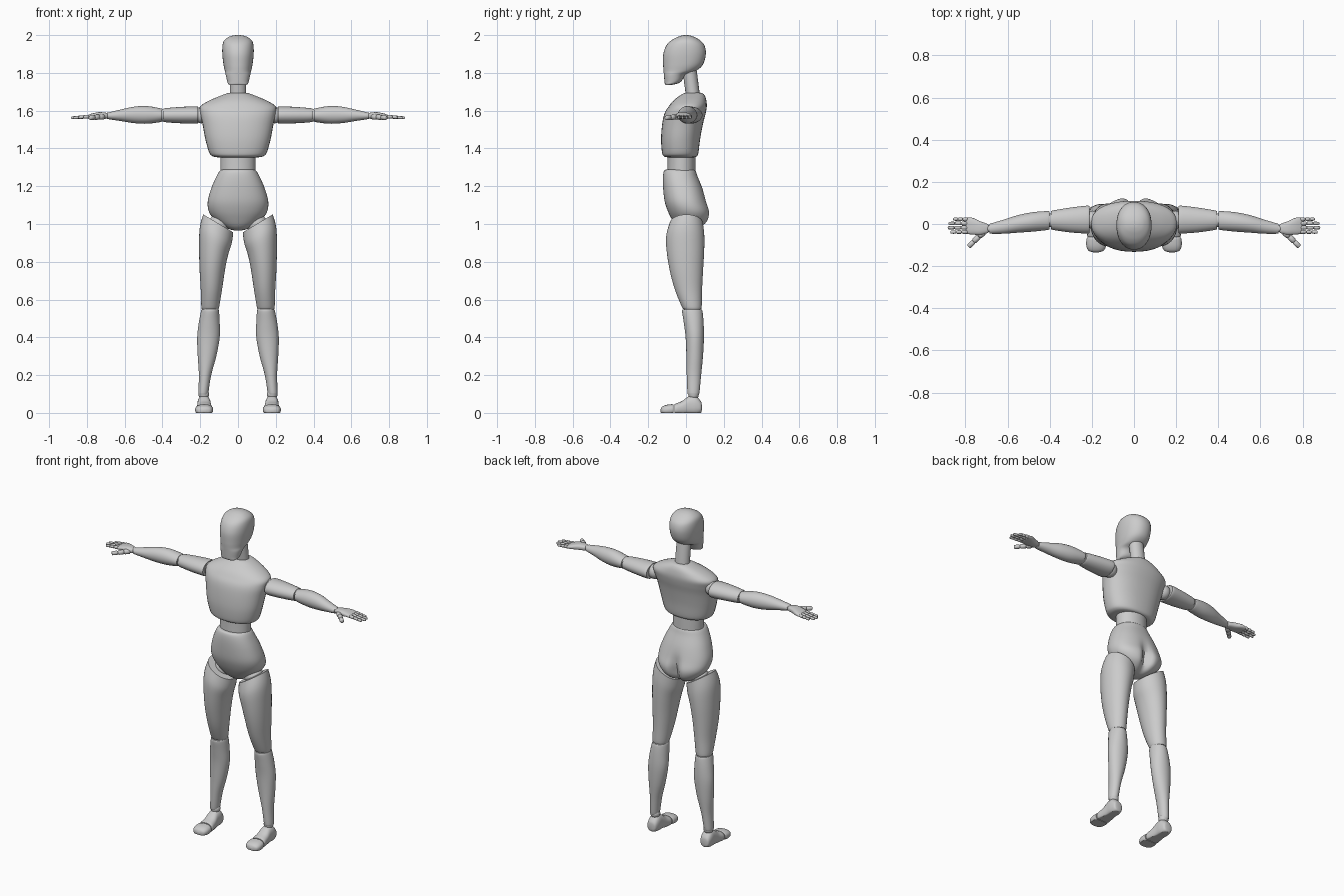
import bpy, bmesh, math
from mathutils import Vector, Matrix


def spline(rows, sub):
    """Catmull-Rom interpolation through rows of numbers."""
    out = []
    n = len(rows)
    for i in range(n - 1):
        p0, p1, p2, p3 = rows[max(i - 1, 0)], rows[i], rows[i + 1], rows[min(i + 2, n - 1)]
        for k in range(sub):
            t = k / sub
            out.append([0.5 * (2 * b + (c - a) * t + (2 * a - 5 * b + 4 * c - d) * t * t
                               + (3 * b - a - 3 * c + d) * t ** 3)
                        for a, b, c, d in zip(p0, p1, p2, p3)])
    return out + [list(rows[-1])]


def finish(name, bm, mirror):
    bmesh.ops.recalc_face_normals(bm, faces=bm.faces)
    me = bpy.data.meshes.new(name)
    bm.to_mesh(me)
    bm.free()
    me.shade_smooth()
    me.set_sharp_from_angle(angle=math.radians(45))
    ob = bpy.data.objects.new(name, me)
    bpy.context.collection.objects.link(ob)
    if mirror:
        m = ob.modifiers.new("mirror", 'MIRROR')
        m.use_mirror_merge = False
    return ob


def loft(name, axis, rows, seg=36, sub=5, power=2.0, mirror=False, shape=None):
    """Rows are (position, a0, a1, b0, b1): extents of each oval section."""
    bm = bmesh.new()
    rings = []
    for t, a0, a1, b0, b1 in spline(rows, sub):
        ring = []
        for k in range(seg):
            an = 2 * math.pi * k / seg
            c, s = math.cos(an), math.sin(an)
            a = (a0 + a1) / 2 + (a1 - a0) / 2 * math.copysign(abs(c) ** (2 / power), c)
            b = (b0 + b1) / 2 + (b1 - b0) / 2 * math.copysign(abs(s) ** (2 / power), s)
            co = Vector({'x': (t, a, b), 'y': (a, t, b), 'z': (a, b, t)}[axis])
            ring.append(bm.verts.new(shape(co) if shape else co))
        rings.append(ring)
    for r0, r1 in zip(rings, rings[1:]):
        for k in range(seg):
            j = (k + 1) % seg
            bm.faces.new((r0[k], r0[j], r1[j], r1[k]))
    bm.faces.new(rings[0])
    bm.faces.new(rings[-1])
    return finish(name, bm, mirror)


def torso(name, rows, **kw):
    """Symmetric rows: (z, half width, y0, y1)."""
    return loft(name, 'z', [(z, -w, w, y0, y1) for z, w, y0, y1 in rows], **kw)


def ball(name, co, r):
    bm = bmesh.new()
    bmesh.ops.create_uvsphere(bm, u_segments=24, v_segments=14, radius=r,
                              matrix=Matrix.Translation(co))
    return finish(name, bm, True)


def finger(name, p0, p1, r, joints):
    """Jointed digit: rounded segments pinched at the joints."""
    p0, p1 = Vector(p0), Vector(p1)
    length = (p1 - p0).length
    turn = Vector((1, 0, 0)).rotation_difference(p1 - p0)
    rows = []
    for k in range(joints):
        s, e = length * k / joints, length * (k + 1) / joints
        w = r * (1 - 0.1 * k)
        for t, q in ((s, 0.55 * w), (s + .003, w), (e - .005, w * .95), (e - .0005, 0.5 * w)):
            rows.append((t, -q, q, -q, q))
    loft(name, 'x', rows, seg=14, sub=2, mirror=True, shape=lambda v: p0 + turn @ v)


# head with overhanging jaw, and leaning neck
torso("head", [(1.735, .040, -.108, -.085), (1.742, .052, -.112, -.050), (1.755, .057, -.114, -.025),
               (1.79, .065, -.117, .000), (1.812, .070, -.119, .055), (1.845, .077, -.121, .090),
               (1.90, .083, -.120, .105), (1.945, .082, -.104, .098), (1.972, .073, -.078, .075),
               (1.990, .050, -.045, .045), (1.998, .025, -.02, .02), (2.0, .002, -.002, .002)],
      power=2.2)
torso("neck", [(1.66, .044, .002, .076), (1.75, .043, -.01, .065), (1.84, .043, -.022, .053)])

# chest, waist
torso("chest", [(1.353, .11, -.100, .045), (1.359, .135, -.118, .058), (1.38, .153, -.127, .066),
                (1.45, .173, -.132, .075), (1.53, .188, -.126, .090), (1.585, .200, -.114, .104),
                (1.622, .200, -.092, .110), (1.652, .155, -.068, .108), (1.678, .095, -.035, .100),
                (1.693, .052, -.008, .085), (1.697, .012, .020, .050)], power=2.25)
torso("waist", [(1.26, .093, -.098, .050), (1.32, .093, -.097, .050), (1.38, .093, -.097, .050)])


# pelvis with a cleft at the back
def cleft(v):
    if v.y > 0:
        s = math.exp(-((v.z - 1.04) / .075) ** 2)
        v.y -= .045 * s * math.exp(-(v.x / .03) ** 2) * min(1, v.y / .05)
    return v


torso("pelvis", [(1.288, .075, -.098, .035), (1.283, .095, -.115, .050), (1.25, .115, -.122, .062),
                 (1.19, .141, -.121, .087), (1.12, .160, -.113, .110), (1.065, .154, -.095, .128),
                 (1.02, .122, -.072, .122), (.99, .082, -.052, .098), (.972, .045, -.03, .065),
                 (.965, .012, -.005, .03)], seg=64, power=2.25, shape=cleft)


# legs: thigh tops are cut on a slope that follows the pelvis
def slope(v):
    w = max(0, min(1, (v.z - .75) / .25))
    v.z += .6 * (v.x - .108) * w * w * (3 - 2 * w)
    return v


loft("thigh", 'z', [(.552, .106, .188, -.012, .078), (.560, .100, .194, -.021, .083),
                    (.65, .085, .197, -.058, .085), (.75, .070, .203, -.085, .090),
                    (.85, .052, .206, -.102, .096), (.93, .034, .203, -.105, .097),
                    (1.005, .025, .184, -.086, .090)], mirror=True, shape=slope)
loft("shin", 'z', [(.100, .160, .206, .014, .066), (.106, .157, .210, .008, .071),
                   (.20, .142, .207, .004, .080), (.30, .115, .213, .002, .090),
                   (.40, .097, .216, -.002, .095), (.48, .097, .207, -.012, .093),
                   (.54, .101, .195, -.021, .087), (.547, .106, .19, -.014, .080)], mirror=True)
ball("hip_joint", (.10, .01, 1.0), .055)
ball("knee_joint", (.147, .033, .55), .044)
ball("ankle_joint", (.181, .040, .098), .028)


# feet with flat soles
def sole(v):
    v.z = max(v.z, 0)
    return v


loft("foot", 'y', [(.084, .170, .192, .015, .040), (.078, .153, .208, .000, .062),
                   (.050, .145, .215, -.012, .090), (.015, .144, .215, -.012, .088),
                   (-.02, .139, .218, -.012, .063), (-.05, .135, .222, -.012, .051),
                   (-.061, .138, .220, -.008, .046)], power=2.4, mirror=True, shape=sole)
loft("toe", 'y', [(-.065, .136, .222, -.008, .044), (-.075, .132, .226, -.012, .046),
                  (-.105, .133, .226, -.012, .042), (-.127, .145, .215, -.006, .032),
                  (-.135, .170, .190, .005, .018)], power=2.4, mirror=True, shape=sole)

# arms
loft("upper_arm", 'x', [(.213, -.038, .078, 1.537, 1.615), (.219, -.045, .087, 1.531, 1.622),
                        (.30, -.040, .078, 1.533, 1.620), (.385, -.028, .064, 1.539, 1.613),
                        (.394, -.022, .058, 1.545, 1.608)], mirror=True)
loft("forearm", 'x', [(.402, -.022, .055, 1.546, 1.606), (.409, -.028, .061, 1.540, 1.612),
                      (.48, -.036, .056, 1.531, 1.624), (.55, -.041, .042, 1.534, 1.621),
                      (.62, -.046, .020, 1.545, 1.606), (.68, -.046, .002, 1.554, 1.592),
                      (.686, -.042, -.002, 1.557, 1.589)], mirror=True)
ball("shoulder_joint", (.195, .02, 1.576), .043)
ball("elbow_joint", (.398, .018, 1.576), .033)
ball("wrist_joint", (.688, -.022, 1.573), .017)

# hands
loft("palm", 'x', [(.690, -.034, -.008, 1.563, 1.583), (.695, -.043, .000, 1.558, 1.588),
                   (.73, -.052, .013, 1.556, 1.592), (.765, -.050, .029, 1.557, 1.587),
                   (.790, -.047, .031, 1.557, 1.579), (.797, -.042, .027, 1.561, 1.575)],
     power=2.6, mirror=True)
for i, (y, tip) in enumerate([(-.037, .872), (-.017, .884), (.003, .880), (.022, .858)]):
    finger("finger_%d" % (i + 1), (.790, y, 1.569), (tip, y * 1.05, 1.562), .0095, 3)
finger("thumb", (.712, -.036, 1.568), (.786, -.108, 1.562), .015, 3)
